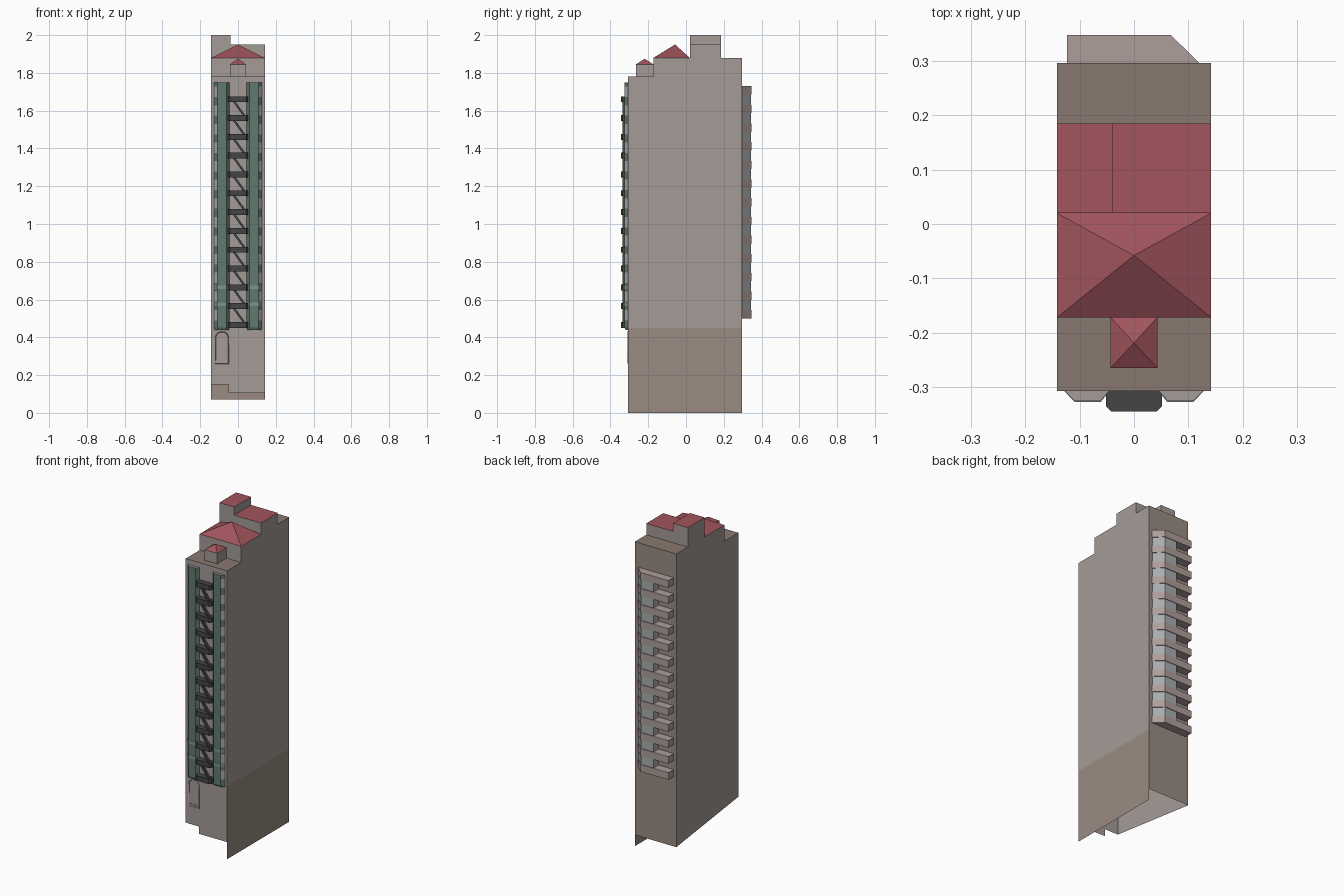
import bpy, math

if "Cube" in bpy.data.objects:
    bpy.data.objects.remove(bpy.data.objects["Cube"])

# colours
COL = {
    "stone": (0.37, 0.33, 0.31), "base_stone": (0.32, 0.26, 0.22),
    "roof_deck": (0.25, 0.19, 0.16), "red_tile": (0.36, 0.09, 0.11),
    "green_metal": (0.12, 0.19, 0.16), "pale_green": (0.20, 0.29, 0.25),
    "dark_iron": (0.06, 0.06, 0.06), "pane": (0.40, 0.42, 0.43),
    "trim": (0.42, 0.34, 0.32),
}
MATS = {}
for n, c in COL.items():
    MATS[n] = bpy.data.materials.new(n)
    MATS[n].diffuse_color = (*c, 1)


def mesh(name, verts, faces, mats, idx=None):
    me = bpy.data.meshes.new(name)
    me.from_pydata(verts, [], faces)
    for m in mats:
        me.materials.append(MATS[m])
    if idx:
        for p, i in zip(me.polygons, idx):
            p.material_index = i
    ob = bpy.data.objects.new(name, me)
    bpy.context.collection.objects.link(ob)
    return ob


def prism(name, outline, z0, z1, mat, top=None):
    """Vertical prism from an anticlockwise plan outline."""
    n = len(outline)
    v = [(x, y, z0) for x, y in outline] + [(x, y, z1) for x, y in outline]
    f = [(i, (i + 1) % n, n + (i + 1) % n, n + i) for i in range(n)]
    f += [tuple(range(n - 1, -1, -1)), tuple(range(n, 2 * n))]
    return mesh(name, v, f, [mat, top or mat], [0] * (n + 1) + [1])


def rect(x0, x1, y0, y1):
    return [(x0, y0), (x1, y0), (x1, y1), (x0, y1)]


def pyramid(name, x0, x1, y0, y1, z, apex):
    v = [(x, y, z) for x, y in rect(x0, x1, y0, y1)] + [apex]
    mesh(name, v, [(0, 1, 4), (1, 2, 4), (2, 3, 4), (3, 0, 4)], ["red_tile"])


W, F, B = 0.142, -0.308, 0.297      # half width, front, back
T0, T1, T2 = -0.172, 0.02, 0.185    # roof steps along y

# open-bottomed tower walls, each with its own bottom edge
mesh("right_wall_lower", [(W, F, 0), (W, B, 0), (W, B, .45), (W, F, .45)],
     [(0, 1, 2, 3)], ["base_stone"])
side = [(F, .45), (B, .45), (B, 1.88), (T2, 1.88), (T2, 1.78), (F, 1.78)]
mesh("right_wall", [(W, y, z) for y, z in side], [tuple(range(6))], ["stone"])
side = [(F, .15), (B, .07)] + side[2:]
mesh("left_wall", [(-W, y, z) for y, z in side], [tuple(range(5, -1, -1))], ["stone"])
mesh("front_wall", [(x, F, z) for x, z in
     [(-W, .15), (-.05, .15), (-.05, .105), (W, .105), (W, 1.78), (-W, 1.78)]],
     [tuple(range(6))], ["stone"])
mesh("back_wall", [(W, B, .07), (-W, B, .07), (-W, B, 1.88), (W, B, 1.88)],
     [(0, 1, 2, 3)], ["base_stone"])
mesh("front_roof_deck", [(x, y, 1.78) for x, y in rect(-W, W, F, T0)],
     [(0, 1, 2, 3)], ["roof_deck"])
mesh("back_roof_deck", [(x, y, 1.88) for x, y in rect(-W, W, T2, B)],
     [(0, 1, 2, 3)], ["roof_deck"])

# stepped roof blocks
prism("roof_block", rect(-W, W, T0, T1), 1.78, 1.88, "stone")
pyramid("main_pyramid_roof", -W, W, T0, T1, 1.88, (0, -.058, 1.95))
prism("roof_turret", rect(-.043, .043, -.265, T0), 1.78, 1.845, "stone")
pyramid("turret_roof", -.043, .043, -.265, T0, 1.845, (0, -.219, 1.875))
prism("high_block", rect(-.04, W, T1, T2), 1.75, 1.95, "stone", "red_tile")
prism("highest_block", rect(-W, -.04, T1, T2), 1.75, 2.0, "stone", "red_tile")


# front bay windows: lofted rings, outer flank alternates panes and metal
def bay(name, s):
    plan = [(s * .127, F), (s * .109, -.326), (s * .062, -.326), (s * .046, F)]
    zs = [.452]
    for i in range(13):
        zs += [.49 + i * .0985, .545 + i * .0985]
    zs.append(1.75)
    v = [(x * .97 + s * .0025, min(F, y + .006), .44) for x, y in plan]
    for z in zs:
        v += [(x, y, z) for x, y in plan]
    f, m = [], []
    for r in range(len(zs)):
        for k in range(3):
            a = r * 4 + k
            q = (a, a + 1, a + 5, a + 4)
            f.append(q if s < 0 else q[::-1])
            m.append(1 if k == 0 and r and r % 2 == 0 else 0)
    n = len(v)
    f += [(0, 1, 2, 3), (n - 4, n - 3, n - 2, n - 1)]
    m += [0, 2]
    mesh(name, v, f, ["green_metal", "pane", "stone"], m)
    # pale bands low on the bay
    for j, z in enumerate((.565, .655)):
        o = [(s * .128, F), (s * .110, -.3275), (s * .061, -.3275), (s * .045, F)]
        prism(f"{name}_band_{j}", o if s < 0 else o[::-1], z, z + .02, "pale_green")


bay("left_bay", -1)
bay("right_bay", 1)

# fire escape: platforms with sloping stairs between
plat = [(-.052, F), (-.052, -.335), (-.042, -.345), (.042, -.345), (.052, -.335), (.052, F)]
STEP = .0996
for i in range(13):
    z = .45 + i * STEP
    prism(f"escape_platform_{i}", plat, z, z + .031, "dark_iron")
    if i < 12:
        lo, hi = z + .031, z + STEP
        pr = [(.024, lo), (.038, lo), (-.012, hi), (-.026, hi)]
        v = [(x, y, h) for y in (-.337, -.322) for x, h in pr]
        mesh(f"escape_stair_{i}", v,
             [(0, 1, 2, 3), (7, 6, 5, 4)] +
             [(k, k + 4, (k + 1) % 4 + 4, (k + 1) % 4) for k in range(4)], ["dark_iron"])

# rear window bay with balcony slabs
col = [(.116, B), (.065, .344), (-.02, .344), (-.02, B)]
prism("rear_bay", col, .52, 1.71, "pane")
slab = [(.12, B), (.068, .348), (-.123, .348), (-.123, B)]
for i in range(13):
    z = .5 + i * .0988
    prism(f"rear_balcony_{i}", slab, z, z + .044, "trim")

# arched doorway trim and sill on the front wall
arc = [(-.085 + .035 * math.cos(a), .395 + .035 * math.sin(a))
       for a in (math.pi * k / 8 for k in range(9))]
path = [(-.05, .262)] + arc + [(-.12, .262)]
cu = bpy.data.curves.new("arched_door_trim", "CURVE")
cu.dimensions = "3D"
cu.bevel_depth = .003
cu.bevel_resolution = 0
sp = cu.splines.new("POLY")
sp.points.add(len(path) - 1)
for p, (x, z) in zip(sp.points, path):
    p.co = (x, F, z, 1)
sp.use_cyclic_u = True
cu.materials.append(MATS["trim"])
bpy.context.collection.objects.link(bpy.data.objects.new("arched_door_trim", cu))
prism("door_sill", rect(-.117, -.053, F - .003, F + .002), .272, .278, "trim")

for m in bpy.data.materials:
    if m.users and not m.is_grease_pencil:
        m.use_nodes = True
        m.node_tree.nodes["Principled BSDF"].inputs["Base Color"].default_value = m.diffuse_color
